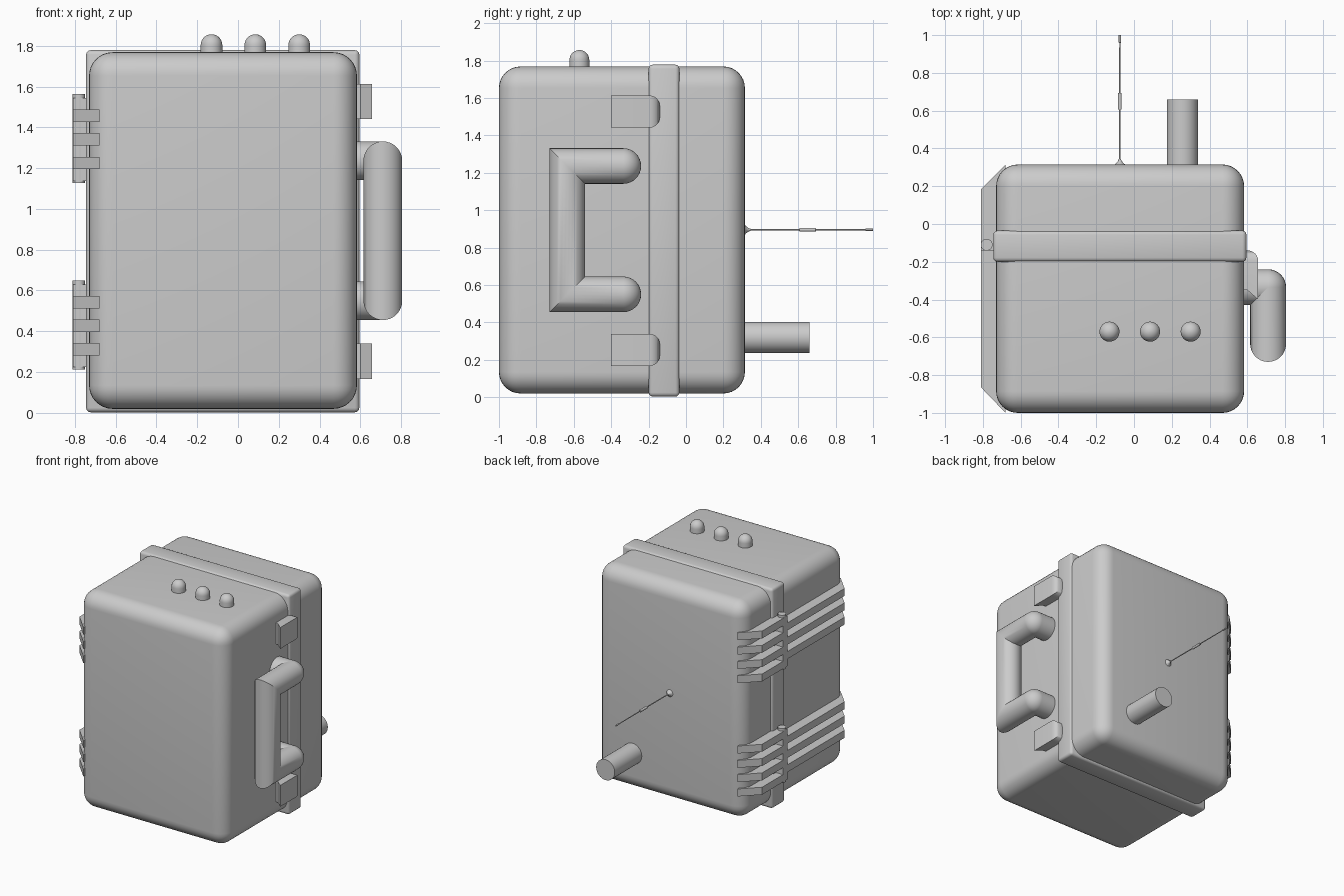
import bpy, bmesh
from math import pi, sin, cos
from mathutils import Vector

if "Cube" in bpy.data.objects:
    bpy.data.objects.remove(bpy.data.objects["Cube"], do_unlink=True)

grey = bpy.data.materials.new("plain grey")
grey.use_nodes = True
COLOUR = (0.6, 0.6, 0.6, 1)
grey.diffuse_color = COLOUR
grey.node_tree.nodes["Principled BSDF"].inputs["Base Color"].default_value = COLOUR


def finish(name, bm, smooth=True):
    bmesh.ops.recalc_face_normals(bm, faces=bm.faces[:])
    mesh = bpy.data.meshes.new(name)
    bm.to_mesh(mesh)
    bm.free()
    mesh.materials.append(grey)
    obj = bpy.data.objects.new(name, mesh)
    bpy.context.collection.objects.link(obj)
    if smooth:
        bpy.ops.object.select_all(action="DESELECT")
        obj.select_set(True)
        bpy.context.view_layer.objects.active = obj
        bpy.ops.object.shade_smooth_by_angle(angle=pi / 5)
    return obj


def rounded_box(name, low, high, radius, segments):
    bm = bmesh.new()
    bmesh.ops.create_cube(bm, size=1)
    low, high = Vector(low), Vector(high)
    for v in bm.verts:
        v.co = (low + high) / 2 + v.co * (high - low)
    bmesh.ops.bevel(bm, geom=bm.edges[:], offset=radius, segments=segments,
                    profile=0.5, affect="EDGES")
    return finish(name, bm)


def skin(bm, rings):
    """Bridge successive rings of points and cap both ends."""
    loops = [[bm.verts.new(p) for p in ring] for ring in rings]
    n = len(loops[0])
    for a, b in zip(loops, loops[1:]):
        for i in range(n):
            j = (i + 1) % n
            bm.faces.new((a[i], a[j], b[j], b[i]))
    bm.faces.new(loops[0])
    bm.faces.new(loops[-1])


def ring(centre, u, v, r, sides=32):
    angles = [2 * pi * i / sides for i in range(sides)]
    return [Vector(centre) + r * (cos(a) * Vector(u) + sin(a) * Vector(v)) for a in angles]


def lathe(name, base, axis, profile, sides=32):
    """Turn (radius, distance) pairs around a main axis."""
    u, v, w = {"x": ((0, 1, 0), (0, 0, 1), (1, 0, 0)),
               "y": ((0, 0, 1), (1, 0, 0), (0, 1, 0)),
               "z": ((1, 0, 0), (0, 1, 0), (0, 0, 1))}[axis]
    bm = bmesh.new()
    skin(bm, [ring(Vector(base) + Vector(w) * d, u, v, r, sides) for r, d in profile])
    return finish(name, bm)


def slab(name, outline, z0, z1):
    """Extrude a plan outline between two heights."""
    bm = bmesh.new()
    skin(bm, [[(x, y, z) for x, y in outline] for z in (z0, z1)])
    return bm


# Case and the raised band around its seam
rounded_box("case", (-0.73, -1, 0.02), (0.583, 0.315, 1.768), 0.115, 8)
rounded_box("seam_band", (-0.745, -0.2, 0.003), (0.595, -0.035, 1.778), 0.022, 3)

# Domed knobs on the top
dome = [(0.053 * cos(t * pi / 16), 0.05 + 0.053 * sin(t * pi / 16)) for t in range(8)]
for i, x in enumerate((-0.13, 0.085, 0.3)):
    lathe(f"top_knob_{i + 1}", (x, -0.57, 1.753), "z", [(0.053, 0)] + dome + [(0.002, 0.103)])

# Pipe and antenna on the back
lathe("back_pipe", (0.257, 0.28, 0.32), "y", [(0.083, 0), (0.083, 0.38)])
lathe("antenna", (-0.075, 0.31, 0.895), "y",
      [(0.037, 0), (0.02, 0.01), (0.011, 0.022), (0.004, 0.037), (0.004, 0.295),
       (0.01, 0.297), (0.01, 0.383), (0.004, 0.385), (0.003, 0.648),
       (0.006, 0.65), (0.006, 0.69)], 16)

# Hinges: a pin with interleaved front and back straps
PIN_Y, PITCH, THICK = -0.11, 0.1155, 0.06
front_strap = [(-0.68, -1), (-0.81, -0.865), (-0.81, PIN_Y + 0.03), (-0.68, PIN_Y + 0.03)]
back_strap = [(-0.68, 0.315), (-0.68, PIN_Y - 0.03), (-0.81, PIN_Y - 0.03), (-0.81, 0.185)]
for label, mid in (("upper", 1.341), ("lower", 0.427)):
    lathe(f"{label}_hinge_pin", (-0.78, PIN_Y, mid - 0.214), "z", [(0.031, 0), (0.031, 0.437)])
    for side, outline, count in (("front", front_strap, 3), ("back", back_strap, 4)):
        for i in range(count):
            z = mid + (i - (count - 1) / 2) * PITCH
            bm = slab("", outline, z - THICK / 2, z + THICK / 2)
            finish(f"{label}_hinge_{side}_strap_{i + 1}", bm, smooth=False)

# Handle: mitred grip with round elbows turning into the case
R, HX, ELBOW_Y, GRIP_Y, TOP, BOTTOM = 0.095, 0.71, -0.335, -0.635, 1.236, 0.55
X = (1, 0, 0)
bm = bmesh.new()
skin(bm, [ring((HX, ELBOW_Y, TOP), X, (0, 0, 1), R),
          ring((HX, GRIP_Y, TOP), X, (0, -1, 1), R),
          ring((HX, GRIP_Y, BOTTOM), X, (0, -1, -1), R),
          ring((HX, ELBOW_Y, BOTTOM), X, (0, 0, -1), R)])
finish("handle_grip", bm)
for label, z in (("upper", TOP), ("lower", BOTTOM)):
    lathe(f"{label}_handle_stem", (0.55, ELBOW_Y, z), "x", [(R, 0), (R, HX - 0.55)])
    bm = bmesh.new()
    bmesh.ops.create_uvsphere(bm, u_segments=32, v_segments=16, radius=R)
    bmesh.ops.translate(bm, verts=bm.verts[:], vec=(HX, ELBOW_Y, z))
    finish(f"{label}_handle_elbow", bm)

# Latches spanning the band, rounded at the back and undercut at the front
latch = [(0.56, -0.35), (0.6, -0.35), (0.657, -0.4), (0.657, -0.14), (0.56, -0.14)]
for label, z in (("upper", 1.527), ("lower", 0.253)):
    bm = slab("", latch, z - 0.086, z + 0.086)
    back_edges = [e for e in bm.edges
                  if all(v.co.y > -0.15 for v in e.verts)
                  and not all(v.co.x < 0.6 for v in e.verts)]
    bmesh.ops.bevel(bm, geom=back_edges, offset=0.055, segments=6,
                    profile=0.5, affect="EDGES")
    finish(f"{label}_latch", bm)
